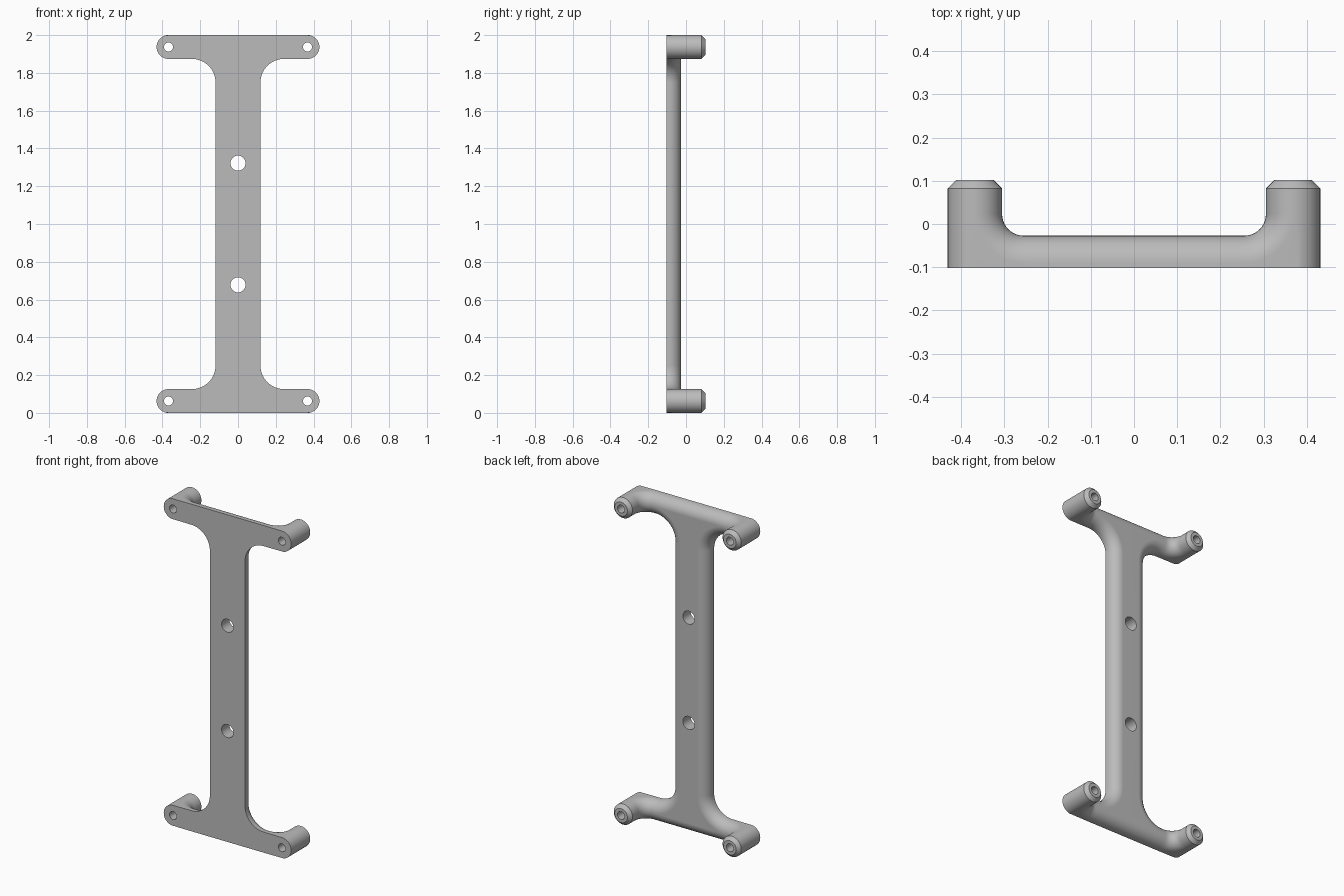
import bpy
import bmesh
from math import sin, cos, pi

cube = bpy.data.objects.get("Cube")
if cube:
    bpy.data.objects.remove(cube)

# Main dimensions; z is measured from mid-height so the part mirrors about 0
FRONT, BACK, TIP = -0.102, -0.027, 0.102
R = 0.063                  # half width of the arms and radius of the posts
POST_X, ARM_Z = 0.368, 0.937
STALK = 0.119              # half width of the upright
FILLET = 0.125             # corner between upright and arm
ELBOW = 0.05               # inner bend between arm and post
ELBOW_X = POST_X - R - ELBOW
ELBOW_Y = BACK + ELBOW
CHAMFER, BORE = 0.02, 0.024
HOLE_Z, HOLE_R = 0.322, 0.04
N = 10                     # steps per quarter turn

bm = bmesh.new()


def verts(points):
    return [bm.verts.new(p) for p in points]


def strip(a, b, closed=False):
    """Quads between two rows of vertices."""
    n = len(a)
    for i in range(n if closed else n - 1):
        j = (i + 1) % n
        bm.faces.new((a[i], a[j], b[j], b[i]))


def lower_edge(d, y):
    """Underside of the arm, the fillet and the upright's side, inset by d."""
    cx, cz = STALK + FILLET, ARM_Z - R - FILLET
    rad = FILLET + d
    arc = [(cx - rad * sin(k * pi / 2 / (2 * N)), y, cz + rad * cos(k * pi / 2 / (2 * N)))
           for k in range(2 * N + 1)]
    return [(ELBOW_X, y, cz + rad)] + arc + [(STALK - d, y, 0)]


def upper_edge(d, y):
    z = ARM_Z + R - d
    return [(x, y, z) for x in (ELBOW_X, STALK + FILLET, 0)]


def hole_arc(y):
    return [(HOLE_R * sin(k * pi / (2 * N)), y, HOLE_Z - HOLE_R * cos(k * pi / (2 * N)))
            for k in range(2 * N + 1)]


# Plate: straight front edge, then a round-over to the flat back
steps = [(0, FRONT)]
for k in range(N + 1):
    t = pi / 2 * k / N
    steps.append((R * (1 - cos(t)), BACK - R + R * sin(t)))
for edge in (lower_edge, upper_edge):
    rows = [verts(edge(d, y)) for d, y in steps]
    for a, b in zip(rows, rows[1:]):
        strip(a, b)

# Plate: front and back faces with a half hole on the centre line
joint = [(ELBOW_X, FRONT, ARM_Z + R * cos(k * pi / (2 * N))) for k in range(1, 2 * N)]
front = (lower_edge(0, FRONT) + [(0, FRONT, 0)] + hole_arc(FRONT)
         + upper_edge(0, FRONT)[::-1] + joint)
back = (lower_edge(R, BACK)[1:] + [(0, BACK, 0)] + hole_arc(BACK)
        + [(0, BACK, ARM_Z)])
bm.faces.new(verts(front))
bm.faces.new(verts(back))
strip(verts(hole_arc(FRONT)), verts(hole_arc(BACK)))


# Corner post: rings that sweep from the arm section into a round post
def elbow_ring(a, y=None):
    ring = []
    for k in range(4 * N):
        c, s = cos(k * pi / 2 / N), sin(k * pi / 2 / N)
        inner = c > -1e-6
        bend = ELBOW + R * (1 - c if inner else 1)
        x = ELBOW_X + bend * sin(a) if inner else POST_X - R * c
        ring.append((x, ELBOW_Y - bend * cos(a) if y is None else y, ARM_Z + R * s))
    return ring


def post_ring(rad, y):
    return [(POST_X - rad * cos(k * pi / 2 / N), y, ARM_Z + rad * sin(k * pi / 2 / N))
            for k in range(4 * N)]


base = verts(elbow_ring(0, FRONT))
rings = [base] + [verts(elbow_ring(pi / 2 * k / N)) for k in range(N + 1)]
rings += [verts(post_ring(*p)) for p in ((R, TIP - CHAMFER), (R - CHAMFER, TIP),
                                         (BORE, TIP), (BORE, FRONT))]
# The joint with the plate stays open between base and first elbow ring
first, second = rings[0], rings[1]
for i in range(N, 3 * N):
    bm.faces.new((first[i], first[i + 1], second[i + 1], second[i]))
for a, b in zip(rings[1:], rings[2:] + [base]):
    strip(a, b, closed=True)

# Mirror the quarter left to right, then top to bottom
for axis in (0, 2):
    copy = bmesh.ops.duplicate(bm, geom=bm.verts[:] + bm.edges[:] + bm.faces[:])
    for v in copy["geom"]:
        if isinstance(v, bmesh.types.BMVert):
            v.co[axis] *= -1
bmesh.ops.remove_doubles(bm, verts=bm.verts[:], dist=0.00005)
bmesh.ops.recalc_face_normals(bm, faces=bm.faces[:])

mesh = bpy.data.meshes.new("mounting_bracket")
bm.to_mesh(mesh)
bm.free()

# Material
grey = bpy.data.materials.new("plain_grey")
grey.use_nodes = True
grey.diffuse_color = (0.5, 0.5, 0.5, 1)
grey.node_tree.nodes["Principled BSDF"].inputs["Base Color"].default_value = (0.5, 0.5, 0.5, 1)
mesh.materials.append(grey)

# Object and smooth shading
bracket = bpy.data.objects.new("mounting_bracket", mesh)
bracket.location.z = 1
bpy.context.collection.objects.link(bracket)
bpy.ops.object.select_all(action="DESELECT")
bracket.select_set(True)
bpy.context.view_layer.objects.active = bracket
bpy.ops.object.shade_smooth_by_angle(angle=pi / 6)
weighted = bracket.modifiers.new("weighted_normals", "WEIGHTED_NORMAL")
weighted.keep_sharp = True
